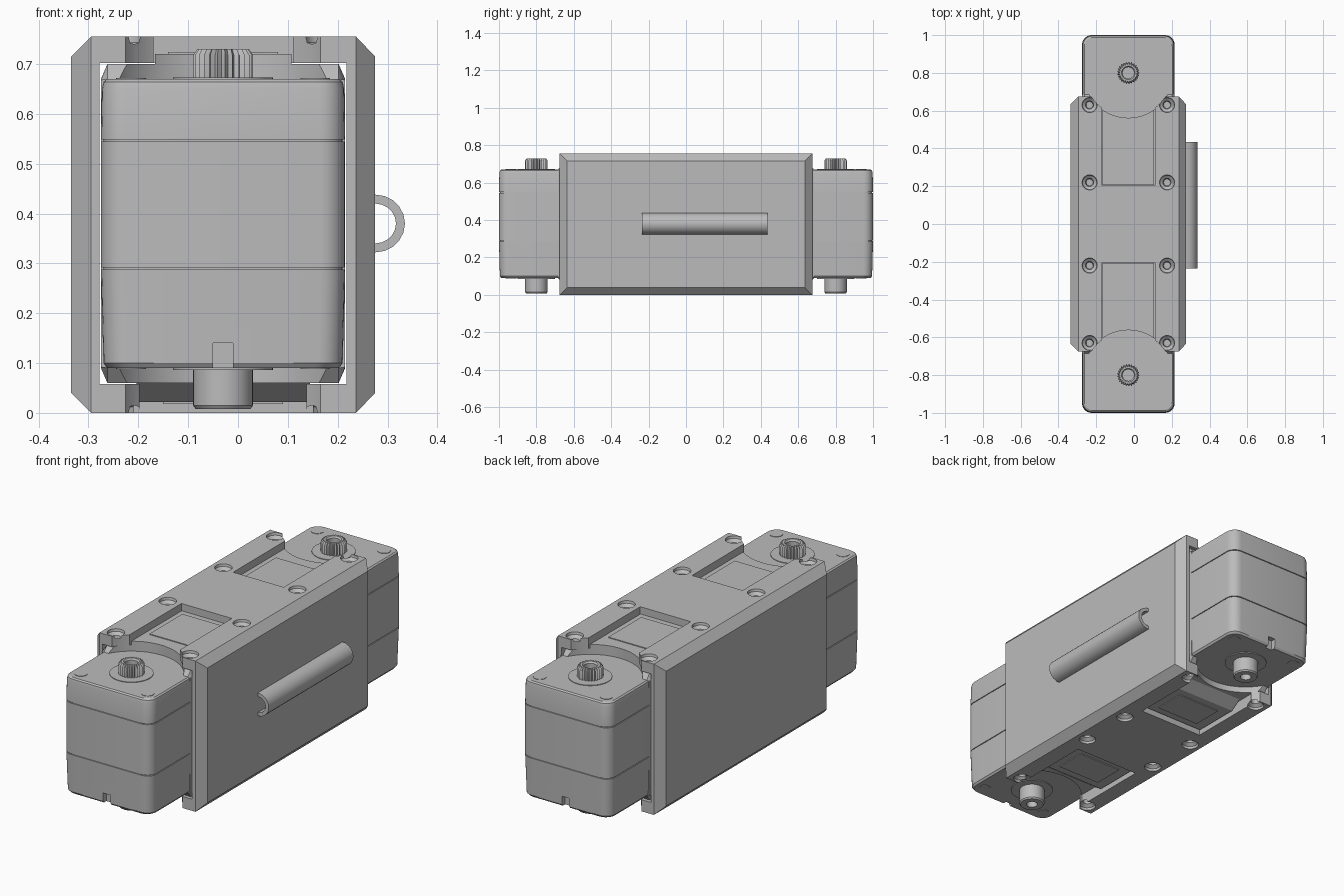
import bpy, bmesh, math

if "Cube" in bpy.data.objects:
    bpy.data.objects.remove(bpy.data.objects["Cube"], do_unlink=True)

CX = -0.03           # centre line of the housing
SHAFT_Y = 0.80       # output shaft distance from the middle
TOP = 0.755

mat = bpy.data.materials.new("plain_grey")
mat.use_nodes = True
grey = (0.5, 0.5, 0.5, 1)
mat.diffuse_color = grey
mat.node_tree.nodes["Principled BSDF"].inputs["Base Color"].default_value = grey
parts = []


def loft(name, rings, keep=True):
    """Skin a list of equal rings and cap both ends."""
    bm = bmesh.new()
    loops = [[bm.verts.new(p) for p in ring] for ring in rings]
    n = len(loops[0])
    for a, b in zip(loops, loops[1:]):
        for i in range(n):
            j = (i + 1) % n
            bm.faces.new((a[i], a[j], b[j], b[i]))
    bm.faces.new(loops[0])
    bm.faces.new(loops[-1])
    bmesh.ops.recalc_face_normals(bm, faces=bm.faces)
    mesh = bpy.data.meshes.new(name)
    bm.to_mesh(mesh)
    bm.free()
    mesh.materials.append(mat)
    ob = bpy.data.objects.new(name, mesh)
    bpy.context.collection.objects.link(ob)
    if keep:
        parts.append(ob)
    return ob


def box(name, x0, x1, y0, y1, z0, z1, keep=True):
    return loft(name, [[(x0, y0, z), (x1, y0, z), (x1, y1, z), (x0, y1, z)]
                       for z in (z0, z1)], keep)


def turned(name, x, y, profile, n=32, tooth=0.0, keep=True):
    """Vertical turned part from (radius, z, toothed) steps."""
    rings = []
    for r, z, *toothed in profile:
        rings.append([(x + (r - tooth * (i % 2) * bool(toothed)) * math.cos(math.tau * i / n),
                       y + (r - tooth * (i % 2) * bool(toothed)) * math.sin(math.tau * i / n), z)
                      for i in range(n)])
    return loft(name, rings, keep)


def cut(ob, cutter):
    """Subtract the cutter, bake the result and remove the cutter."""
    mod = ob.modifiers.new("cut", 'BOOLEAN')
    mod.operation = 'DIFFERENCE'
    mod.solver = 'EXACT'
    mod.object = cutter
    cutter.hide_render = True
    dg = bpy.context.evaluated_depsgraph_get()
    mesh = bpy.data.meshes.new_from_object(ob.evaluated_get(dg))
    ob.modifiers.clear()
    ob.data = mesh
    bpy.data.objects.remove(cutter, do_unlink=True)


def shaft_cutter(s, r, z0, z1):
    return turned("cutter", CX, s * SHAFT_Y, [(r, z0), (r, z1)], 64, keep=False)


# Housing: block with both side faces bevelled all round
def side_ring(x, inset):
    y, z0, z1 = 0.675 - inset, inset, TOP - inset
    return [(x, -y, z0), (x, y, z0), (x, y, z1), (x, -y, z1)]


housing = loft("housing", [side_ring(-0.335, 0.04), side_ring(-0.295, 0),
                           side_ring(0.237, 0), side_ring(0.275, 0.04)])
cut(housing, box("cutter", -0.278, 0.218, -0.8, 0.8, 0.058, 0.702, False))

# Windows, shaft clearances and countersunk screw holes in both plates
for s in (-1, 1):
    for half, start, z0, z1 in ((0.14, 0.205, 0.69, 0.8), (0.18, 0.24, -0.05, 0.07)):
        y0, y1 = sorted((s * start, s * 0.64))
        cut(housing, box("cutter", CX - half, CX + half, y0, y1, z0, z1, False))
        cut(housing, shaft_cutter(s, 0.232, z0, z1))
    for side in (-1, 1):
        for plate, rows in (("top", (0.22, 0.63)), ("bottom", (0.14, 0.63))):
            for y in rows:
                steps = [(0.042, -0.01), (0.038, 0.012), (0.022, 0.025), (0.018, 0.045)]
                profile = [(r, TOP - d if plate == "top" else d) for r, d in steps]
                cut(housing, turned("cutter", CX + side * 0.205, s * y, profile, 20, keep=False))


# Side clip: half tube on the left wall
def half_tube(y):
    arc = [math.pi * (i / 10 - 0.5) for i in range(11)]
    outer = [(0.275 + 0.06 * math.cos(a), y, 0.38 + 0.058 * math.sin(a)) for a in arc]
    inner = [(0.275 + 0.042 * math.cos(a), y, 0.38 + 0.04 * math.sin(a)) for a in reversed(arc)]
    return outer + inner


loft("side_clip", [half_tube(-0.235), half_tube(0.435)])


# Rounded rectangle outline of a motor case
def case_ring(s, z, inset):
    r = 0.05
    hx, y0, y1 = 0.245 - inset, 0.22 + inset, 1.0 - inset
    pts = []
    for k, (px, py) in enumerate(((hx - r, y1 - r), (r - hx, y1 - r),
                                  (r - hx, y0 + r), (hx - r, y0 + r))):
        for i in range(7):
            a = math.pi / 2 * (k + i / 6)
            pts.append((CX + px + r * math.cos(a), s * (py + r * math.sin(a)), z))
    return pts


for s, end in ((-1, "front"), (1, "back")):
    # Motor case with two seam grooves
    levels = [(0.09, 0.012), (0.10, 0.005)]
    for seam in (0.29, 0.547):
        levels += [(seam - 0.002, 0), (seam - 0.002, 0.005), (seam + 0.002, 0.005), (seam + 0.002, 0)]
    levels += [(0.65, 0.002), (0.664, 0.005), (0.67, 0.012)]
    case = loft(end + "_motor_case", [case_ring(s, z, d) for z, d in levels])
    y0, y1 = sorted((s * 0.97, s * 1.05))
    cut(case, box("cutter", CX - 0.02, CX + 0.02, y0, y1, 0.05, 0.14, False))

    # Taller inner block with sloped shoulders
    def block_ring(y, low, high, edge):
        half = [(0.245, low + 0.03 - edge), (0.245, high - 0.03 + edge), (0.232, high)]
        right = [(0.232, low)] + half
        return ([(CX + x, s * y, z) for x, z in right]
                + [(CX - x, s * y, z) for x, z in reversed(right)])

    block = loft(end + "_motor_shoulder", [block_ring(0.2, 0.06, 0.70, 0),
                                           block_ring(0.66, 0.06, 0.70, 0),
                                           block_ring(0.685, 0.09, 0.67, 0.028)])
    # Raised panels showing in the top and bottom windows
    y0, y1 = sorted((s * 0.207, s * 0.62))
    panel = box(end + "_top_panel", CX - 0.137, CX + 0.137, y0, y1, 0.69, 0.72)
    side = [(0.25, 0.08), (0.25, 0.022), (0.49, 0.022), (0.555, 0.065), (0.555, 0.08)]
    base = loft(end + "_bottom_panel", [[(x, s * y, z) for y, z in side]
                                        for x in (CX - 0.174, CX + 0.174)])
    for ob in (block, panel, base):
        cut(ob, shaft_cutter(s, 0.238, 0.665, 0.8))
        cut(ob, shaft_cutter(s, 0.238, -0.05, 0.095))
    y0, y1 = sorted((s * 0.24, s * 0.50))
    box(end + "_top_label", CX - 0.11, CX + 0.11, y0, y1, 0.718, 0.724)
    y0, y1 = sorted((s * 0.29, s * 0.45))
    box(end + "_bottom_label", CX - 0.12, CX + 0.12, y0, y1, 0.018, 0.024)

    # Toothed output shaft with a screw bore
    y = s * SHAFT_Y
    turned(end + "_output_shaft", CX, y,
           [(0.06, 0.66, 1), (0.06, 0.718, 1), (0.052, 0.73, 1), (0.036, 0.73),
            (0.03, 0.722), (0.03, 0.69)], 50, 0.009)
    turned(end + "_shaft_collar", CX, y, [(0.1, 0.66), (0.1, 0.673)], 40)

    # Plain idler shaft underneath
    turned(end + "_idler_shaft", CX, y,
           [(0.06, 0.10), (0.06, 0.015), (0.055, 0.008), (0.026, 0.008), (0.026, 0.05)])
    turned(end + "_idler_collar", CX, y, [(0.1, 0.10), (0.1, 0.086)], 40)

    # Case screws in the outer corners
    for side in (-1, 1):
        for z, face in ((0.67, "top"), (0.09, "bottom")):
            turned(f"{end}_{face}_case_screw", CX + side * 0.185, s * 0.935,
                   [(0.03, z - 0.002), (0.03, z + 0.002)], 20)

# Smooth the round parts, keep hard edges crisp
bpy.ops.object.select_all(action='DESELECT')
for ob in parts:
    ob.select_set(True)
bpy.context.view_layer.objects.active = housing
bpy.ops.object.shade_smooth_by_angle(angle=math.radians(28))
